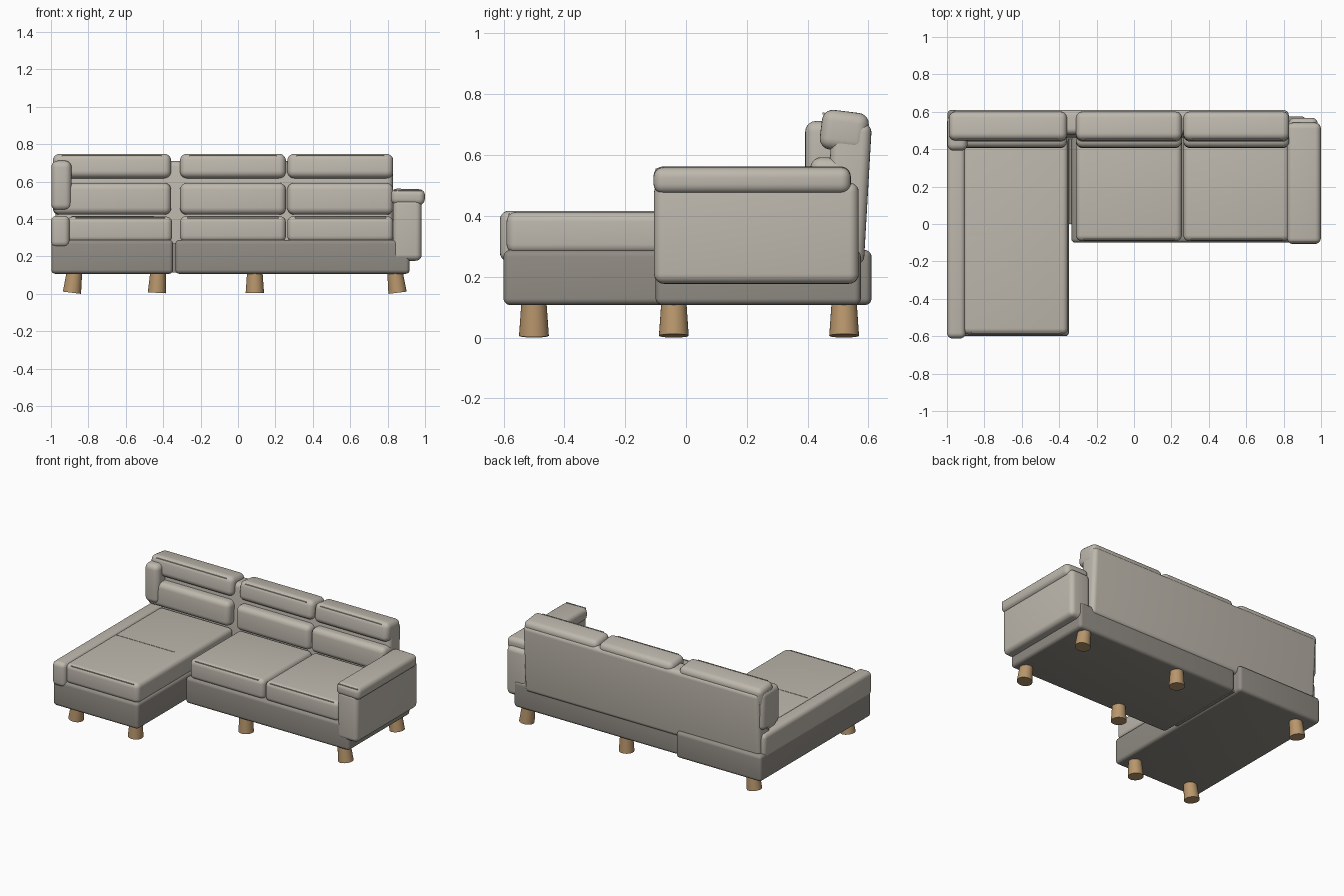
import bpy, math
from mathutils import Matrix

if "Cube" in bpy.data.objects:
    bpy.data.objects.remove(bpy.data.objects["Cube"])


def material(name, rgb):
    m = bpy.data.materials.new(name)
    m.diffuse_color = (*rgb, 1)
    m.use_nodes = True
    m.node_tree.nodes["Principled BSDF"].inputs["Base Color"].default_value = m.diffuse_color
    return m


FABRIC = material("light fabric", (0.515, 0.479, 0.418))
DARK = material("dark base fabric", (0.283, 0.262, 0.231))
WOOD = material("oak wood", (0.479, 0.305, 0.150))


def finish(ob, name, mat):
    ob.name = name
    ob.data.materials.append(mat)
    bpy.ops.object.shade_smooth_by_angle(angle=math.radians(40))


def pad(name, x, y, z, r, mat=FABRIC, tilt=0, roll=0):
    """Rounded box from (min, max) ranges; tilt leans it about x, roll about y."""
    bpy.ops.mesh.primitive_cube_add(size=1)
    ob = bpy.context.object
    ob.data.transform(Matrix.Diagonal((x[1] - x[0], y[1] - y[0], z[1] - z[0], 1)))
    ob.location = [(a + b) / 2 for a, b in (x, y, z)]
    ob.rotation_euler = (math.radians(tilt), math.radians(roll), 0)
    if r:
        mod = ob.modifiers.new("round", 'BEVEL')
        mod.width, mod.segments = r, 5
        bpy.ops.object.modifier_apply(modifier=mod.name)
    finish(ob, name, mat)
    return ob


def seam(name, x, y, z):
    pad(name, x, (y - 0.003, y + 0.003), (z - 0.003, z + 0.003), 0)


# bases
pad("chaise_base", (-0.998, -0.347), (-0.60, 0.61), (0.107, 0.288), 0.022, DARK)
pad("main_base", (-0.335, 0.918), (-0.10, 0.575), (0.107, 0.288), 0.022, DARK)
pad("base_joint", (-0.40, -0.30), (0.0, 0.55), (0.115, 0.27), 0.0, DARK)

# seat cushions
pad("chaise_seat", (-0.915, -0.352), (-0.59, 0.46), (0.275, 0.413), 0.032)
seam("chaise_seam", (-0.89, -0.45), -0.055, 0.412)
for i, (a, b) in enumerate([(-0.31, 0.256), (0.264, 0.83)]):
    pad(f"seat_{i}", (a, b), (-0.092, 0.46), (0.277, 0.415), 0.032)
    seam(f"seat_seam_{i}", (a + 0.04, b - 0.04), -0.083, 0.407)
seam("chaise_front_seam", (-0.87, -0.39), -0.581, 0.405)

# backrest panel, lumbar cushions and headrests
pad("back_panel", (-0.975, 0.828), (0.467, 0.598), (0.24, 0.708), 0.03, tilt=-3.3)
for i, (a, b) in enumerate([(-0.99, -0.358), (-0.31, 0.256), (0.264, 0.83)]):
    pad(f"lumbar_cushion_{i}", (a, b), (0.407, 0.53), (0.423, 0.592), 0.036, tilt=-2)
    pad(f"headrest_{i}", (a, b), (0.443, 0.598), (0.613, 0.744), 0.036, tilt=-7)
    seam(f"headrest_seam_{i}", (a + 0.05, b - 0.05), 0.452, 0.737)

# left low arm and upper side bolster
pad("low_arm", (-1.0, -0.90), (-0.612, 0.57), (0.25, 0.417), 0.03)
pad("side_bolster", (-0.998, -0.89), (0.392, 0.585), (0.445, 0.712), 0.035)

# right arm
pad("arm_body", (0.828, 0.982), (-0.105, 0.568), (0.177, 0.51), 0.032)
pad("arm_pad", (0.818, 0.999), (-0.107, 0.542), (0.475, 0.561), 0.032, roll=1.5)
seam("arm_seam", (0.835, 0.985), -0.098, 0.553)

# tapered splayed legs
legs = [(-0.88, -0.5), (-0.43, -0.5), (-0.88, 0.52), (0.09, -0.04),
        (0.09, 0.52), (0.845, -0.04), (0.845, 0.52)]
for i, (x, y) in enumerate(legs):
    lean = 0 if abs(x) < 0.2 else (3 if abs(x) < 0.6 else 7)
    bpy.ops.mesh.primitive_cone_add(vertices=32, radius1=0.049, radius2=0.04, depth=0.13,
                                    location=(x, y, 0.0705))
    ob = bpy.context.object
    ob.rotation_euler = (0, math.radians(-lean if x > 0 else lean), 0)
    finish(ob, f"leg_{i}", WOOD)
